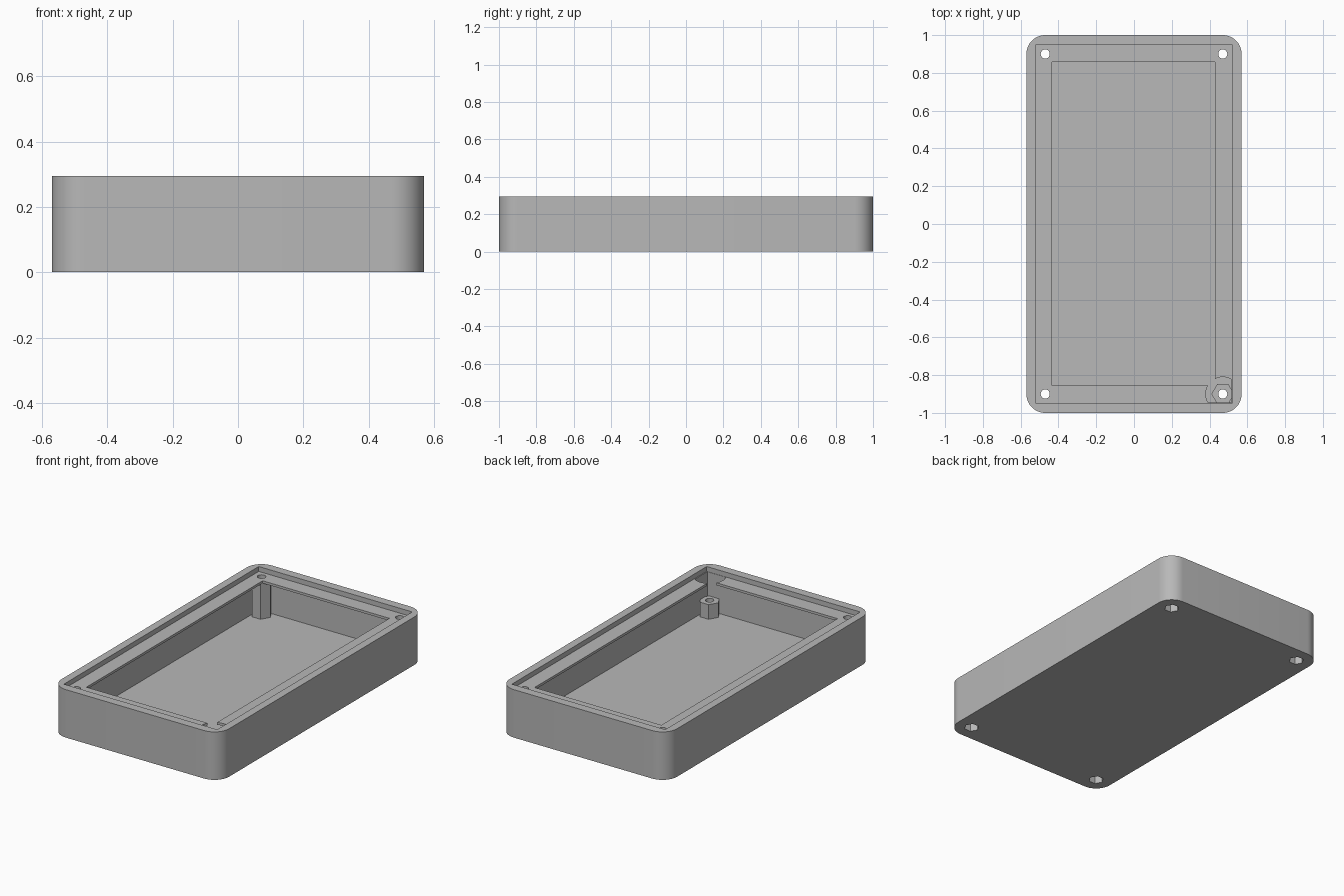
import bpy, bmesh, math
from mathutils import Matrix, Vector

if "Cube" in bpy.data.objects:
    bpy.data.objects.remove(bpy.data.objects["Cube"])

HALF_X, HALF_Y, HEIGHT = 0.57, 1.0, 0.295
FLOOR, LEDGE_LOW, LEDGE_TOP = 0.03, 0.25, 0.265
POST_X, POST_Y = 0.47, 0.9
ABOVE = 0.4

grey = bpy.data.materials.new("plain grey")
grey.use_nodes = True
COLOUR = (0.48, 0.48, 0.48, 1)
grey.diffuse_color = COLOUR
grey.node_tree.nodes["Principled BSDF"].inputs["Base Color"].default_value = COLOUR


def finish(name, bm):
    mesh = bpy.data.meshes.new(name)
    bm.to_mesh(mesh)
    bm.free()
    mesh.materials.append(grey)
    obj = bpy.data.objects.new(name, mesh)
    bpy.context.collection.objects.link(obj)
    return obj


def block(name, x0, x1, y0, y1, z0, z1, radius=0):
    """Box between limits, with optional rounded upright edges."""
    bm = bmesh.new()
    centre = Vector((x0 + x1, y0 + y1, z0 + z1)) / 2
    bmesh.ops.create_cube(bm, size=1, matrix=Matrix.Translation(centre)
                          @ Matrix.Diagonal((x1 - x0, y1 - y0, z1 - z0, 1)))
    if radius:
        upright = [e for e in bm.edges
                   if abs(e.verts[0].co.z - e.verts[1].co.z) > 0.01]
        bmesh.ops.bevel(bm, geom=upright, offset=radius, segments=12,
                        profile=0.5, affect='EDGES')
    return finish(name, bm)


def prism(name, x, y, z0, z1, radius, sides):
    """Upright prism with a corner pointing along x."""
    bm = bmesh.new()
    bmesh.ops.create_cone(bm, cap_ends=True, segments=sides, radius1=radius,
                          radius2=radius, depth=z1 - z0,
                          matrix=Matrix.Translation((x, y, (z0 + z1) / 2))
                          @ Matrix.Rotation(math.pi / 2, 4, 'Z'))
    return finish(name, bm)


def combine(target, tool, operation='DIFFERENCE'):
    """Apply a boolean to the target mesh."""
    mod = target.modifiers.new("cut", 'BOOLEAN')
    mod.operation, mod.solver, mod.object = operation, 'EXACT', tool
    graph = bpy.context.evaluated_depsgraph_get()
    result = bpy.data.meshes.new_from_object(target.evaluated_get(graph))
    target.modifiers.clear()
    target.data = result


def discard(*tools):
    for tool in tools:
        bpy.data.objects.remove(tool)


# Tray shell: lid recess, hollow interior and opening inside the ledge
shell = block("tray_shell", -HALF_X, HALF_X, -HALF_Y, HALF_Y, 0, HEIGHT, 0.1)
hollows = [
    block("lid_recess", -0.522, 0.522, -0.947, 0.947, LEDGE_TOP, ABOVE),
    block("interior", -0.517, 0.517, -0.945, 0.945, FLOOR, LEDGE_LOW),
    block("opening", -0.433, 0.43, -0.855, 0.858, 0.2, ABOVE),
]

# Round notch in the ledge at one corner, kept inside the walls
notch = prism("ledge_notch", POST_X, -POST_Y, 0.2, ABOVE, 0.09, 48)
limit = block("notch_limit", 0, 0.517, -0.945, 0, 0.1, 0.5)
combine(notch, limit, 'INTERSECT')
for tool in hollows + [notch]:
    combine(shell, tool)
discard(limit, notch, *hollows)

# Hexagonal screw posts, with screw holes and nut pockets through the floor
for side, sx in (("left", 1), ("right", -1)):
    for end, sy in (("front", -1), ("back", 1)):
        x, y = sx * POST_X, sy * POST_Y
        short = sx > 0 and sy < 0
        top = 0.12 if short else 0.258
        post = prism(f"{end}_{side}_post", x, y, 0.015, top, 0.06, 6)
        hole = prism("screw_hole", x, y, -0.1, ABOVE, 0.024, 32)
        pocket = prism("nut_pocket", x, y, -0.1, 0.07, 0.043, 6)
        for part in (shell, post):
            for tool in (hole, pocket):
                combine(part, tool)
        discard(hole, pocket)

# Smooth the round corners and holes, keep the edges crisp
bpy.ops.object.select_all(action='DESELECT')
for obj in bpy.context.collection.objects:
    if obj.type == 'MESH' and (obj == shell or obj.name.endswith("_post")):
        obj.select_set(True)
bpy.context.view_layer.objects.active = shell
bpy.ops.object.shade_smooth_by_angle(angle=math.radians(30))
